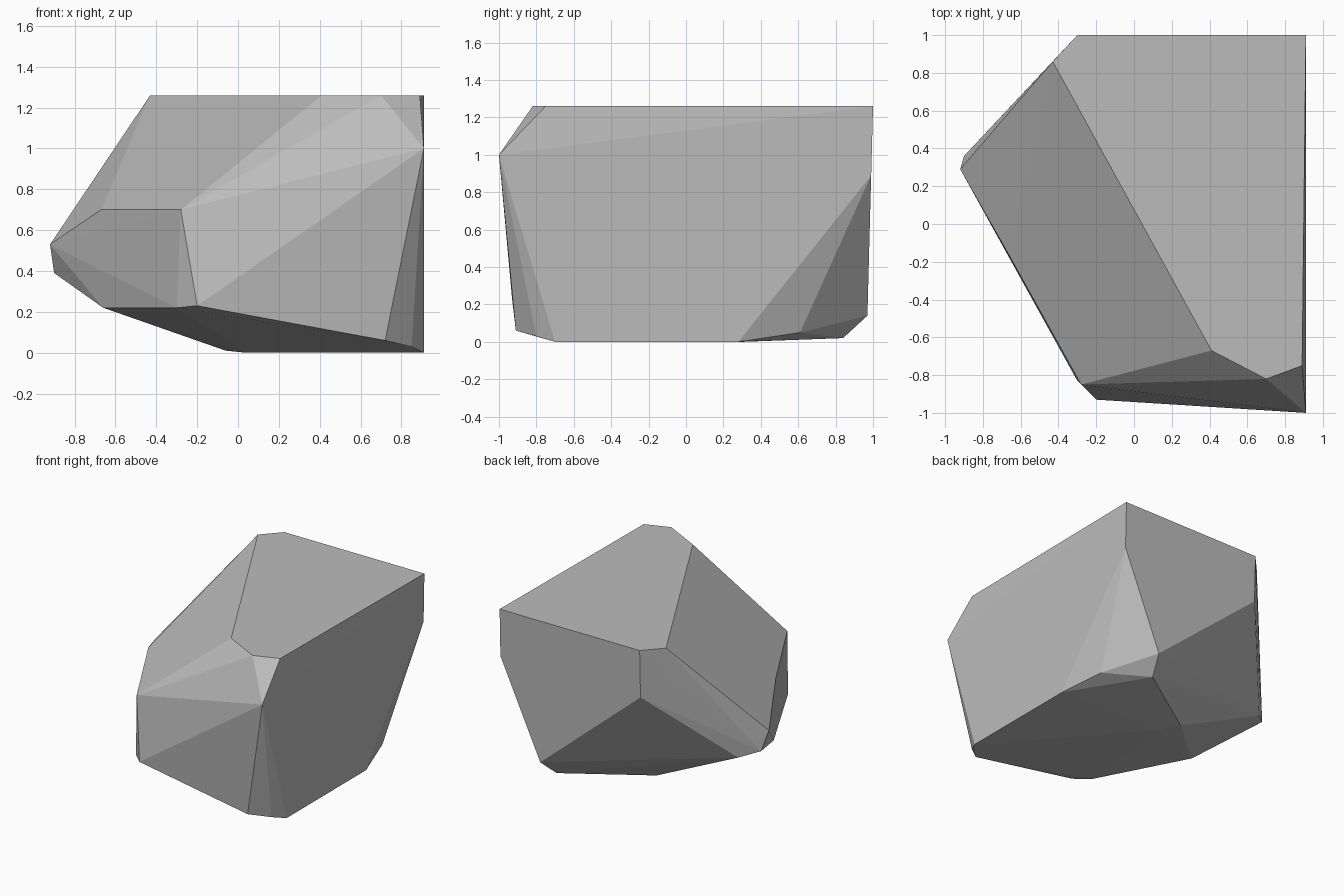
import bpy
import bmesh
import math

default_cube = bpy.data.objects.get("Cube")
if default_cube:
    bpy.data.objects.remove(default_cube, do_unlink=True)


def make_material(name, colour):
    material = bpy.data.materials.new(name)
    material.use_nodes = True
    material.diffuse_color = colour
    shader = material.node_tree.nodes["Principled BSDF"]
    shader.inputs["Base Color"].default_value = colour
    return material


def make_hull(name, corners, material):
    """Wrap a convex, flat-faced stone around a set of corners."""
    bm = bmesh.new()
    for corner in corners:
        bm.verts.new(corner)
    hull = bmesh.ops.convex_hull(bm, input=bm.verts[:], use_existing_faces=False)
    unused = {item for key in ("geom_interior", "geom_unused")
              for item in hull[key] if isinstance(item, bmesh.types.BMVert)}
    if unused:
        bmesh.ops.delete(bm, geom=list(unused), context="VERTS")

    # Merge the coplanar triangles into clean facets
    bmesh.ops.dissolve_limit(bm, angle_limit=math.radians(0.5),
                             verts=bm.verts[:], edges=bm.edges[:])
    bmesh.ops.recalc_face_normals(bm, faces=bm.faces[:])
    for face in bm.faces:
        face.smooth = False

    mesh = bpy.data.meshes.new(name)
    bm.to_mesh(mesh)
    bm.free()
    mesh.materials.append(material)
    stone = bpy.data.objects.new(name, mesh)
    bpy.context.collection.objects.link(stone)
    return stone


# Level top facet, as an outline at one height
top_height = 1.26
top_outline = [(.91, 1), (-.3, 1), (-.43, .86), (.41, -.67), (.7, -.82), (.89, -.75)]
top_corners = [(x, y, top_height) for x, y in top_outline]

# Foot of the upright back wall
back_wall = [(x, .99, .89) for x in (.91, -.3)]

# Shoulder below the long slope, and the pointed front corner
shoulder = [
    (-.92, .29, .53), (-.67, -.15, .7), (-.28, -.85, .7), (.91, -1, 1),
]

# Lower girdle where the sides turn under
girdle = [
    (-.9, .36, .39), (-.78, .47, .35), (-.66, -.14, .22), (-.3, -.83, .22),
    (-.2, -.93, .23), (.72, -.91, .06), (.85, -.8, .03), (.58, .97, .14),
]

# Resting face and its chipped back edge
base = [
    (.91, -.7, 0), (.91, .28, 0), (.04, .3, 0), (-.06, .45, .01),
    (.53, .84, .02), (.82, .61, .05),
]

grey_stone = make_material("grey stone", (.5, .5, .5, 1))
make_hull("boulder", top_corners + back_wall + shoulder + girdle + base, grey_stone)
